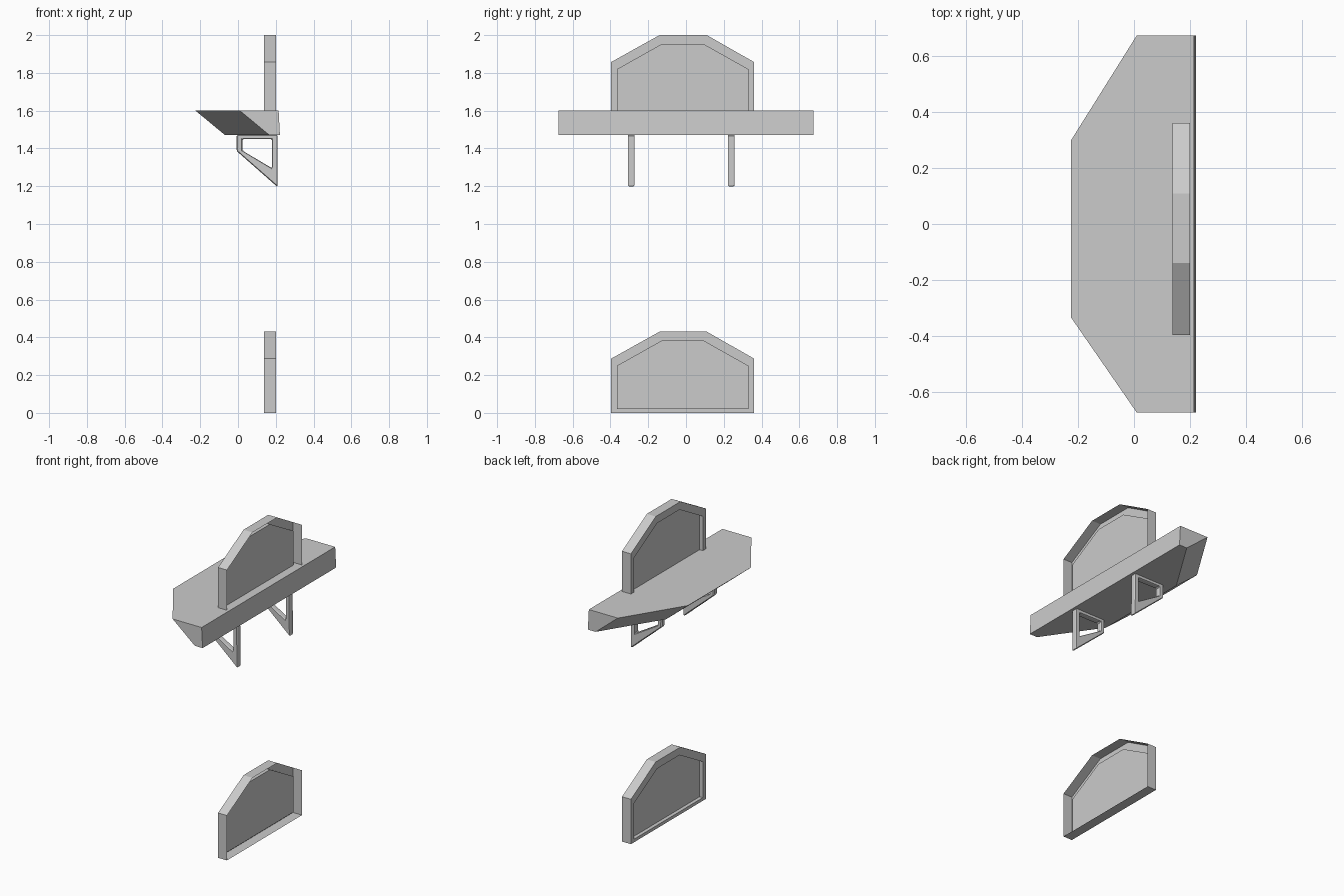
import bpy, bmesh

if "Cube" in bpy.data.objects:
    bpy.data.objects.remove(bpy.data.objects["Cube"])


def finish(bm, name):
    bmesh.ops.remove_doubles(bm, verts=bm.verts, dist=1e-5)
    bmesh.ops.recalc_face_normals(bm, faces=bm.faces)
    me = bpy.data.meshes.new(name)
    bm.to_mesh(me)
    bm.free()
    ob = bpy.data.objects.new(name, me)
    bpy.context.collection.objects.link(ob)
    return ob


def loop(bm, points):
    return [bm.verts.new(p) for p in points]


def bridge(bm, a, b):
    n = len(a)
    for i in range(n):
        j = (i + 1) % n
        bm.faces.new((a[i], a[j], b[j], b[i]))


# Shelf: slab whose front edges slope back towards the underside
def shelf():
    top = [(0.215, -0.675), (0.01, -0.675), (-0.225, -0.335),
           (-0.225, 0.30), (0.01, 0.675), (0.215, 0.675)]
    shift = [0.007, 0.157, 0.157, 0.157, 0.157, 0.007]
    bm = bmesh.new()
    a = loop(bm, [(x, y, 1.60) for x, y in top])
    b = loop(bm, [(x + s, y, 1.47) for (x, y), s in zip(top, shift)])
    bm.faces.new(a)
    bm.faces.new(b)
    bridge(bm, a, b)
    finish(bm, "shelf")


# Framed panel: shell open at +x, with a recessed panel on the -x side
def framed_panel(name, z0):
    outer = [(-0.397, 0), (-0.397, 0.287), (-0.14, 0.43),
             (0.11, 0.43), (0.361, 0.287), (0.361, 0)]
    inner = [(-0.365, 0.02), (-0.365, 0.25), (-0.13, 0.382),
             (0.095, 0.382), (0.33, 0.25), (0.33, 0.02)]
    bm = bmesh.new()
    steps = [(0.20, outer), (0.137, outer), (0.137, inner), (0.16, inner)]
    rings = [loop(bm, [(x, y, z + z0) for y, z in pts]) for x, pts in steps]
    for a, b in zip(rings, rings[1:]):
        bridge(bm, a, b)
    bm.faces.new(rings[-1])
    finish(bm, name)


# Bracket: four-sided frame with a matching hole and chamfered edges
def bracket(name, y):
    outer = [(-0.008, 1.472), (0.21, 1.472), (0.21, 1.195), (-0.008, 1.387)]
    inner = [(0.024, 1.45), (0.181, 1.45), (0.181, 1.295), (0.024, 1.388)]
    bm = bmesh.new()
    steps = [(y - 0.018, outer), (y + 0.018, outer),
             (y + 0.018, inner), (y - 0.018, inner)]
    rings = [loop(bm, [(x, yy, z) for x, z in pts]) for yy, pts in steps]
    for i in range(4):
        bridge(bm, rings[i], rings[(i + 1) % 4])
    ob = finish(bm, name)
    bev = ob.modifiers.new("chamfer", 'BEVEL')
    bev.width = 0.007
    bev.segments = 1
    bev.limit_method = 'ANGLE'


shelf()
framed_panel("upper_panel", 1.57)
framed_panel("lower_panel", 0.0)
bracket("left_bracket", -0.29)
bracket("right_bracket", 0.24)
